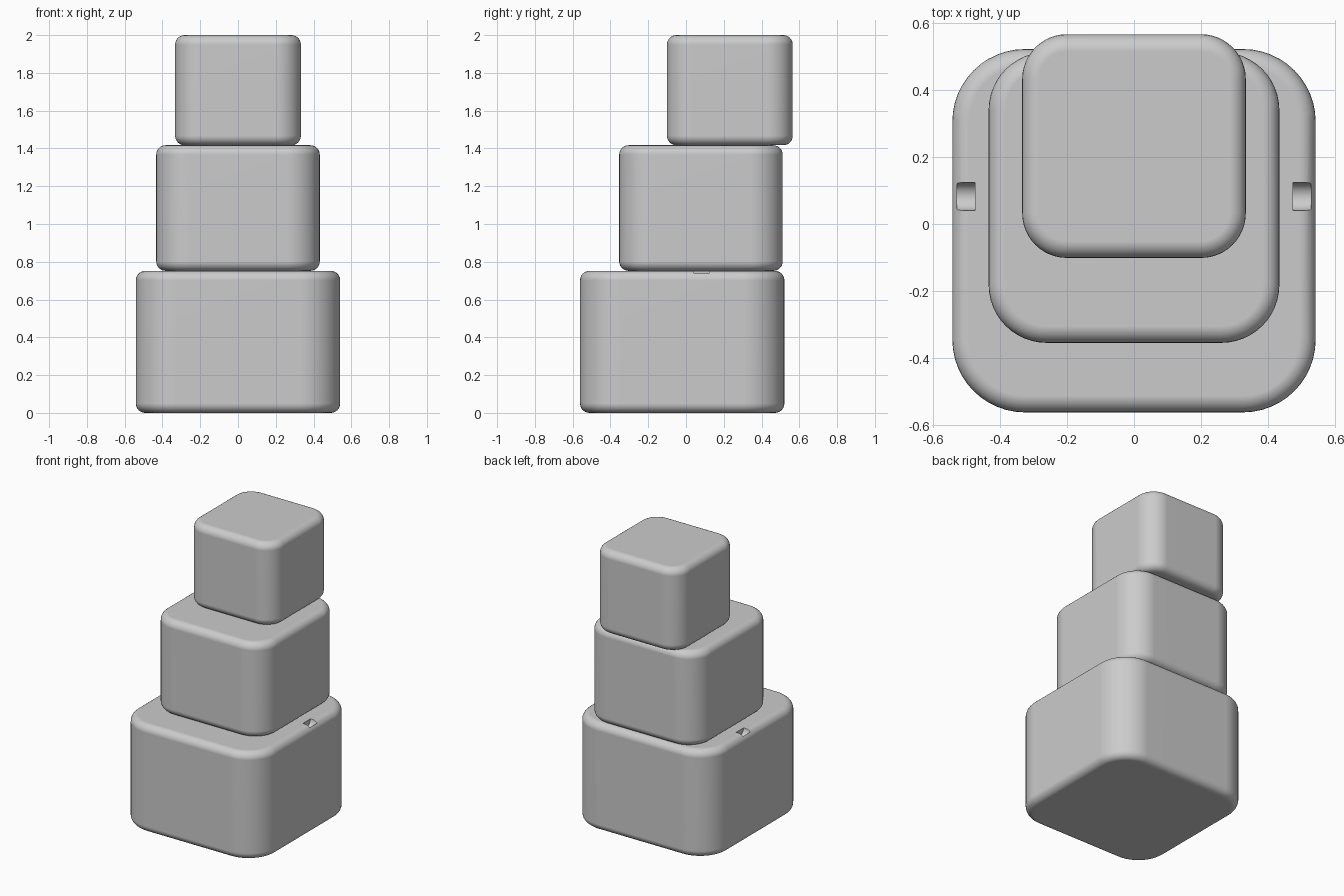
import bpy
import bmesh
import math
from mathutils import Matrix

cube = bpy.data.objects.get("Cube")
if cube:
    bpy.data.objects.remove(cube, do_unlink=True)

grey = bpy.data.materials.new("plain grey")
grey.use_nodes = True
colour = (0.6, 0.6, 0.6, 1)
grey.diffuse_color = colour
grey.node_tree.nodes["Principled BSDF"].inputs["Base Color"].default_value = colour


def add_object(name, bm):
    mesh = bpy.data.meshes.new(name)
    bm.to_mesh(mesh)
    bm.free()
    mesh.materials.append(grey)
    obj = bpy.data.objects.new(name, mesh)
    bpy.context.collection.objects.link(obj)
    return obj


def activate(obj):
    bpy.ops.object.select_all(action='DESELECT')
    obj.select_set(True)
    bpy.context.view_layer.objects.active = obj


def rounded_block(name, half, y_centre, bottom, top, edge=0.05):
    """Square block with wide vertical corners and softly rounded rims."""
    bm = bmesh.new()
    bmesh.ops.create_cube(bm, size=1)
    bmesh.ops.scale(bm, vec=(2 * half, 2 * half, top - bottom), verts=bm.verts)
    bmesh.ops.translate(bm, vec=(0, y_centre, (top + bottom) / 2), verts=bm.verts)
    upright = [e for e in bm.edges
               if abs(e.verts[0].co.z - e.verts[1].co.z) > 0.1]
    bmesh.ops.bevel(bm, geom=upright, offset=0.4 * half, segments=12,
                    profile=0.5, affect='EDGES')
    rims = [e for e in bm.edges
            if abs(e.verts[0].co.z - e.verts[1].co.z) < 0.001]
    bmesh.ops.bevel(bm, geom=rims, offset=edge, segments=6,
                    profile=0.5, affect='EDGES')
    bmesh.ops.recalc_face_normals(bm, faces=bm.faces)
    return add_object(name, bm)


def finish(obj):
    activate(obj)
    bpy.ops.object.shade_smooth_by_angle(angle=math.radians(35))
    weighted = obj.modifiers.new("weighted normals", 'WEIGHTED_NORMAL')
    weighted.keep_sharp = True


# Three stacked blocks, each stepped towards the back
lower = rounded_block("lower_block", 0.541, -0.02, 0, 0.752)
middle = rounded_block("middle_block", 0.433, 0.079, 0.752, 1.417)
upper = rounded_block("upper_block", 0.333, 0.232, 1.417, 2)

# Small scooped slots in the lower block's top, left and right
for side, x in (("left", 0.5), ("right", -0.5)):
    bm = bmesh.new()
    bmesh.ops.create_cone(bm, cap_ends=True, segments=32, radius1=0.042,
                          radius2=0.042, depth=0.053,
                          matrix=Matrix.Translation((x, 0.082, 0.752))
                          @ Matrix.Rotation(math.pi / 2, 4, 'Y'))
    cutter = add_object(side + "_slot_cutter", bm)
    cutter.hide_render = True
    cut = lower.modifiers.new(side + " slot", 'BOOLEAN')
    cut.operation = 'DIFFERENCE'
    cut.solver = 'EXACT'
    cut.object = cutter
    activate(lower)
    bpy.ops.object.modifier_apply(modifier=cut.name)
    bpy.data.objects.remove(cutter, do_unlink=True)

for block in (lower, middle, upper):
    finish(block)
